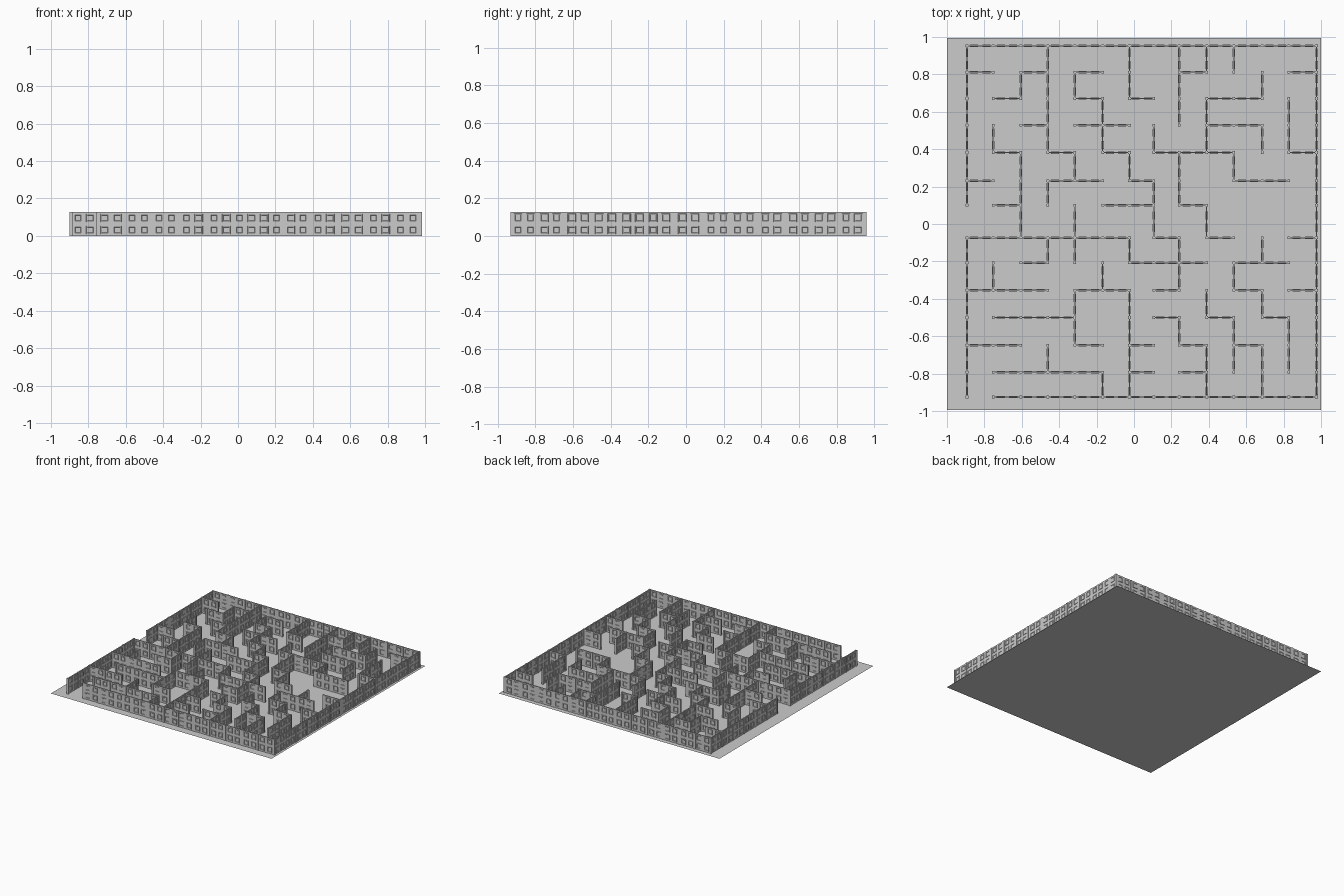
import bpy, bmesh
from mathutils import Matrix, Vector

if "Cube" in bpy.data.objects:
    bpy.data.objects.remove(bpy.data.objects["Cube"])

H = 0.128          # wall height
CORE = 0.0035      # half thickness of a panel
BUMP = 0.0065      # half thickness at the raised squares
POST = 0.007       # half width of a post

# grid lines of the maze: x left to right, y back to front
XS = [-.893, -.752, -.606, -.461, -.317, -.168, -.024, .106, .241, .388, .533, .686, .828, .976]
YS = [.953, .812, .671, .528, .382, .232, .100, -.074, -.208, -.355, -.500, -.648, -.793, -.925]

# wall runs on each grid line, as start-end node numbers
ROWS = ["0-13", "0-1 2-3 4-5 8-9 12-13", "1-2 4-5 6-7 9-11", "2-3 4-6 9-11",
        "1-2 3-4 5-6 7-10 12-13", "0-1 3-5 6-7 10-12", "1-2 5-7 8-9",
        "0-6 7-8 9-10 12-13", "2-3 6-9 10-12", "0-3 4-6 7-8 10-11 12-13",
        "1-4 7-8 9-10 11-12", "0-2 4-5 6-7 8-9 10-11", "1-5 6-7 8-9", "1-13"]
COLS = ["0-6 7-13", "3-4 8-9", "1-2 4-7", "0-4 5-6 7-8 11-12", "1-2 4-5 6-8 9-11",
        "2-4 8-9 12-13", "0-2 4-5 7-8 9-13", "3-4 5-7", "0-3 4-6 7-9 10-11",
        "0-1 2-4 6-7 9-10 11-13", "0-1 4-5 8-9 10-12", "1-2 3-4 7-8 9-10 11-13",
        "2-4 10-12", "0-13"]


def box(bm, mat, lo, hi):
    size = Vector(hi) - Vector(lo)
    mid = (Vector(hi) + Vector(lo)) / 2
    bmesh.ops.create_cube(bm, size=1, matrix=mat @ Matrix.Translation(mid) @ Matrix.Diagonal((*size, 1)))


def square_frame(bm, mat, u, z, side):
    # raised picture-frame square on one face of a panel
    rings = []
    for r, d in ((.022, CORE), (.021, BUMP), (.016, BUMP), (.014, CORE + .0005)):
        rings.append([bm.verts.new(mat @ Vector((u + a * r, side * d, z + b * r)))
                      for a, b in ((-1, -1), (1, -1), (1, 1), (-1, 1))])
    for p, q in zip(rings, rings[1:]):
        for i in range(4):
            j = (i + 1) % 4
            bm.faces.new((p[i], p[j], q[j], q[i]))
    bm.faces.new(rings[-1])


def panel(bm, a, b):
    a, b = Vector((*a, 0)), Vector((*b, 0))
    d = (b - a).normalized()
    n = Vector((0, 0, 1)).cross(d)
    mat = Matrix.Translation((a + b) / 2) @ Matrix((d, n, (0, 0, 1))).transposed().to_4x4()
    half = (b - a).length / 2
    box(bm, mat, (-half, -CORE, 0), (half, CORE, H))
    for side in (-1, 1):
        for u in (-.033, .033):
            for z in (.032, .096):
                square_frame(bm, mat, u, z, side)


def finish(bm, name):
    bmesh.ops.recalc_face_normals(bm, faces=bm.faces)
    me = bpy.data.meshes.new(name)
    bm.to_mesh(me)
    bm.free()
    bpy.context.collection.objects.link(bpy.data.objects.new(name, me))


def runs(text):
    for part in text.split():
        s, e = map(int, part.split("-"))
        for k in range(s, e):
            yield k, k + 1


# list every wall segment as a pair of nodes
segments = [((i, r), (j, r)) for r, t in enumerate(ROWS) for i, j in runs(t)]
segments += [((c, i), (c, j)) for c, t in enumerate(COLS) for i, j in runs(t)]

# wall panels
bm = bmesh.new()
for p, q in segments:
    panel(bm, (XS[p[0]], YS[p[1]]), (XS[q[0]], YS[q[1]]))
finish(bm, "maze_walls")

# posts at every used node
bm = bmesh.new()
for c, r in sorted({n for s in segments for n in s}):
    box(bm, Matrix.Translation((XS[c], YS[r], 0)), (-POST, -POST, 0), (POST, POST, H))
finish(bm, "maze_posts")

# flat floor sheet
bm = bmesh.new()
bmesh.ops.create_grid(bm, x_segments=1, y_segments=1, size=1,
                      matrix=Matrix.Diagonal((1, .995, 1, 1)))
finish(bm, "floor")
